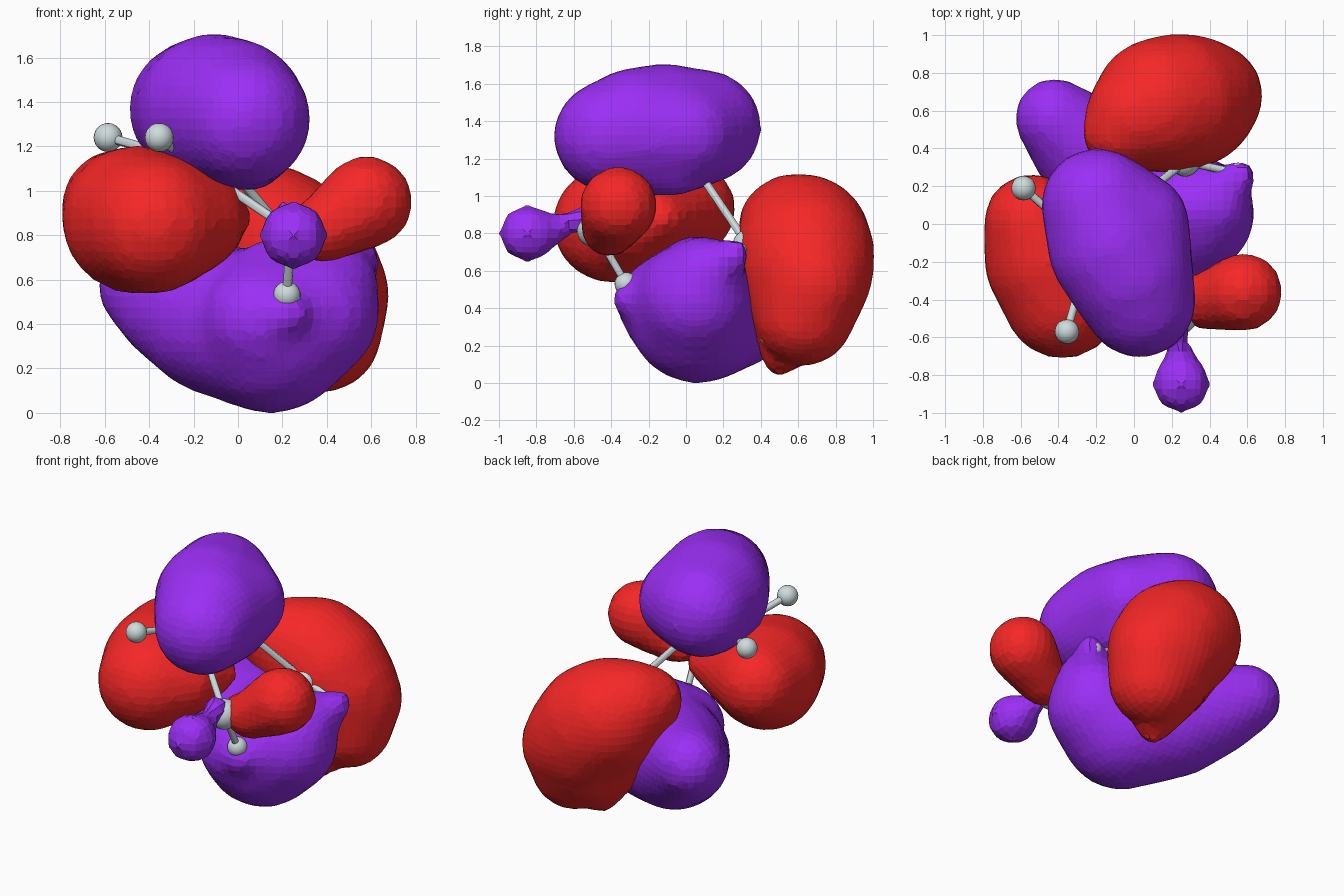
import bpy, bmesh
from mathutils import Vector, Matrix

if "Cube" in bpy.data.objects:
    bpy.data.objects.remove(bpy.data.objects["Cube"])


def material(name, rgb):
    m = bpy.data.materials.new(name)
    m.diffuse_color = (*rgb, 1)
    m.use_nodes = True
    m.node_tree.nodes["Principled BSDF"].inputs["Base Color"].default_value = m.diffuse_color
    return m


RED = material("red_phase", (0.92, 0.02, 0.02))
PURPLE = material("purple_phase", (0.33, 0.028, 0.92))
PALE = material("pale_grey", (0.62, 0.71, 0.73))


def lobe(name, mat, *groups):
    """Each group of (x, y, z, radius) balls is wrapped in a hull; hulls are fused."""
    mesh = bpy.data.meshes.new(name)
    total = bmesh.new()
    for balls in groups:
        bm = bmesh.new()
        for x, y, z, r in balls:
            bmesh.ops.create_icosphere(bm, subdivisions=3, radius=r,
                                       matrix=Matrix.Translation((x, y, z)))
        pts = [v.co.copy() for v in bm.verts]
        bm.clear()
        for p in pts:
            bm.verts.new(p)
        bmesh.ops.convex_hull(bm, input=bm.verts)
        bmesh.ops.delete(bm, geom=[v for v in bm.verts if not v.link_faces], context='VERTS')
        bm.to_mesh(mesh)
        bm.free()
        total.from_mesh(mesh)
    total.to_mesh(mesh)
    total.free()
    mesh.materials.clear()
    mesh.materials.append(mat)
    ob = bpy.data.objects.new(name, mesh)
    bpy.context.collection.objects.link(ob)
    rm = ob.modifiers.new("fuse", 'REMESH')
    rm.mode = 'VOXEL'
    rm.voxel_size = 0.05
    sm = ob.modifiers.new("soften", 'SMOOTH')
    sm.factor = 0.5
    sm.iterations = 2
    return ob


# Large lobes
lobe("top_lobe", PURPLE,
     [(.03, -.41, 1.32, .3), (-.03, -.26, 1.35, .34), (-.11, -.12, 1.36, .35),
      (-.19, .1, 1.37, .305), (.02, .0, 1.33, .275), (.08, -.05, 1.1, .1)])
lobe("left_lobe", RED,
     [(-.38, -.4, .85, .315), (-.46, -.2, .87, .335), (-.54, .01, .93, .257),
      (-.2, -.3, .86, .23), (-.18, -.22, .92, .21), (-.04, -.12, .88, .1)])
lobe("back_lobe", RED,
     [(.3, .65, .6, .355), (.22, .64, .7, .37), (.14, .63, .76, .36),
      (.02, .57, .84, .28), (-.07, .49, .87, .205), (-.02, .5, .7, .19),
      (.4, .68, .53, .285), (.38, .63, .36, .27)],
     [(.08, .52, .52, .2), (.3, .63, .45, .3), (.27, .5, .13, .095), (.2, .5, .26, .11)])
lobe("bottom_lobe", PURPLE,
     [(.15, .06, .365, .37), (.33, .05, .45, .31), (.42, .1, .57, .215),
      (.1, -.1, .42, .265), (.15, .04, .64, .15)],
     [(-.42, .56, .57, .213), (-.28, .42, .49, .275), (-.1, .26, .42, .34),
      (.13, .08, .365, .365)],
     [(.57, .26, .69, .08), (.4, .1, .57, .2)],
     [(.22, -.3, .45, .1), (.2, -.1, .42, .2)])

# Small lobes with necks
lobe("right_small_lobe", RED,
     [(.58, -.36, .95, .21), (.38, -.41, .82, .15)],
     [(.4, -.4, .82, .14), (.27, -.38, .81, .11)])
lobe("front_small_lobe", PURPLE,
     [(.25, -.845, .8, .155)],
     [(.25, -.75, .81, .1), (.23, -.63, .85, .055)],
     [(.23, -.63, .85, .055), (.22, -.54, .87, .085)])

# Ball and stick frame
ATOMS = {
    "top_joint": (-.23, -.12, 1.14, .07), "front_joint": (.24, -.49, .82, .095),
    "back_joint": (.27, .33, .74, .08), "left_tip": (-.585, .19, 1.24, .065),
    "front_left_tip": (-.355, -.57, 1.24, .065), "front_low_tip": (.22, -.32, .53, .062),
    "back_right_tip": (.55, .27, .68, .055), "back_low_tip": (.4, .45, .25, .055),
    "inner_tip": (-.04, .08, 1.11, .05),
}
STICKS = [("top_joint", "left_tip"), ("top_joint", "front_left_tip"),
          ("top_joint", "front_joint"), ("back_joint", "inner_tip"),
          ("front_joint", "front_low_tip"),
          ("back_joint", "back_right_tip"), ("back_joint", "back_low_tip")]

for name, (x, y, z, r) in ATOMS.items():
    bpy.ops.mesh.primitive_uv_sphere_add(segments=20, ring_count=12, radius=r, location=(x, y, z))
    ob = bpy.context.object
    ob.name = name
    ob.data.materials.append(PALE)
    bpy.ops.object.shade_smooth()

for a, b in STICKS:
    p, q = Vector(ATOMS[a][:3]), Vector(ATOMS[b][:3])
    bpy.ops.mesh.primitive_cylinder_add(vertices=12, radius=.021, depth=(q - p).length,
                                        location=(p + q) / 2)
    ob = bpy.context.object
    ob.name = "stick_" + b
    ob.rotation_euler = (q - p).to_track_quat('Z', 'Y').to_euler()
    ob.data.materials.append(PALE)
    bpy.ops.object.shade_smooth_by_angle()
